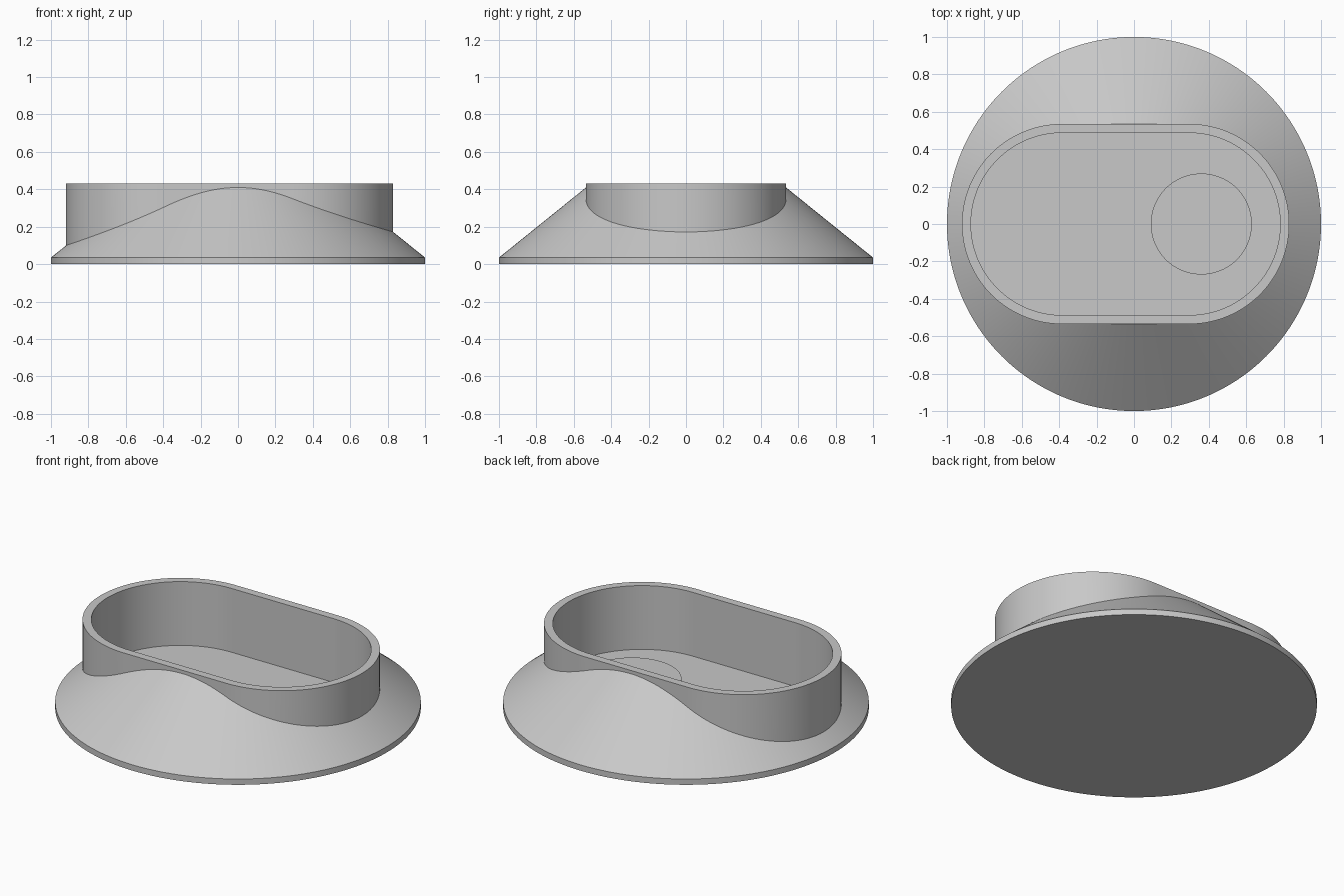
import bpy
import bmesh
from math import sin, cos, sqrt, radians, tau

cube = bpy.data.objects.get("Cube")
if cube:
    bpy.data.objects.remove(cube, do_unlink=True)

SEGMENTS = 192
RIM_Z, TOP_Z, FLOOR_Z, BUTTON_Z = 0.035, 0.43, 0.045, 0.08
CONE_SLOPE = 0.806
ARC_LEFT, ARC_RIGHT = -0.385, 0.295      # centres of the pocket's round ends
OUTER_R, INNER_R = 0.535, 0.487

grey = bpy.data.materials.new("light_grey")
grey.use_nodes = True
grey.diffuse_color = (0.58, 0.58, 0.58, 1)
grey.node_tree.nodes["Principled BSDF"].inputs["Base Color"].default_value = grey.diffuse_color


def slot_radius(angle, r):
    """Distance from the origin to a round-ended slot outline."""
    c, s = cos(angle), sin(angle)
    if abs(s) > 1e-6:
        t = r / abs(s)
        if ARC_LEFT <= t * c <= ARC_RIGHT:
            return t
    a = ARC_RIGHT if c > 0 else ARC_LEFT
    return a * c + sqrt(r * r - (a * s) ** 2)


def circle(r):
    return lambda angle: r


def slot(r):
    return lambda angle: slot_radius(angle, r)


def flat(z):
    return lambda r: z


def on_cone(r):
    return RIM_Z + (1 - r) * CONE_SLOPE


def loft(name, sections, centre_x=0):
    """Bridge (radius, height) sections in order and cap both ends."""
    bm = bmesh.new()
    rings = []
    for radius, height in sections:
        ring = []
        for i in range(SEGMENTS):
            angle = tau * i / SEGMENTS
            r = radius(angle)
            ring.append(bm.verts.new((centre_x + r * cos(angle), r * sin(angle), height(r))))
        rings.append(ring)
    for low, high in zip(rings, rings[1:]):
        for i in range(SEGMENTS):
            j = (i + 1) % SEGMENTS
            bm.faces.new((low[i], low[j], high[j], high[i]))
    bm.faces.new(reversed(rings[0]))
    bm.faces.new(rings[-1])
    mesh = bpy.data.meshes.new(name)
    bm.to_mesh(mesh)
    bm.free()
    mesh.materials.append(grey)
    obj = bpy.data.objects.new(name, mesh)
    bpy.context.collection.objects.link(obj)
    bpy.ops.object.select_all(action="DESELECT")
    obj.select_set(True)
    bpy.context.view_layer.objects.active = obj
    bpy.ops.object.shade_smooth_by_angle(angle=radians(30))
    return obj


# Conical base rising into the slot-shaped collar, with the pocket inside
loft("conical_base_with_collar", [
    (circle(1), flat(0)),
    (circle(1), flat(RIM_Z)),
    (slot(OUTER_R), on_cone),
    (slot(OUTER_R), flat(TOP_Z)),
    (slot(INNER_R), flat(TOP_Z)),
    (slot(INNER_R), flat(FLOOR_Z)),
])

# Low round pad on the pocket floor
loft("round_floor_pad", [
    (circle(0.27), flat(FLOOR_Z - 0.005)),
    (circle(0.27), flat(BUTTON_Z)),
], centre_x=0.36)
